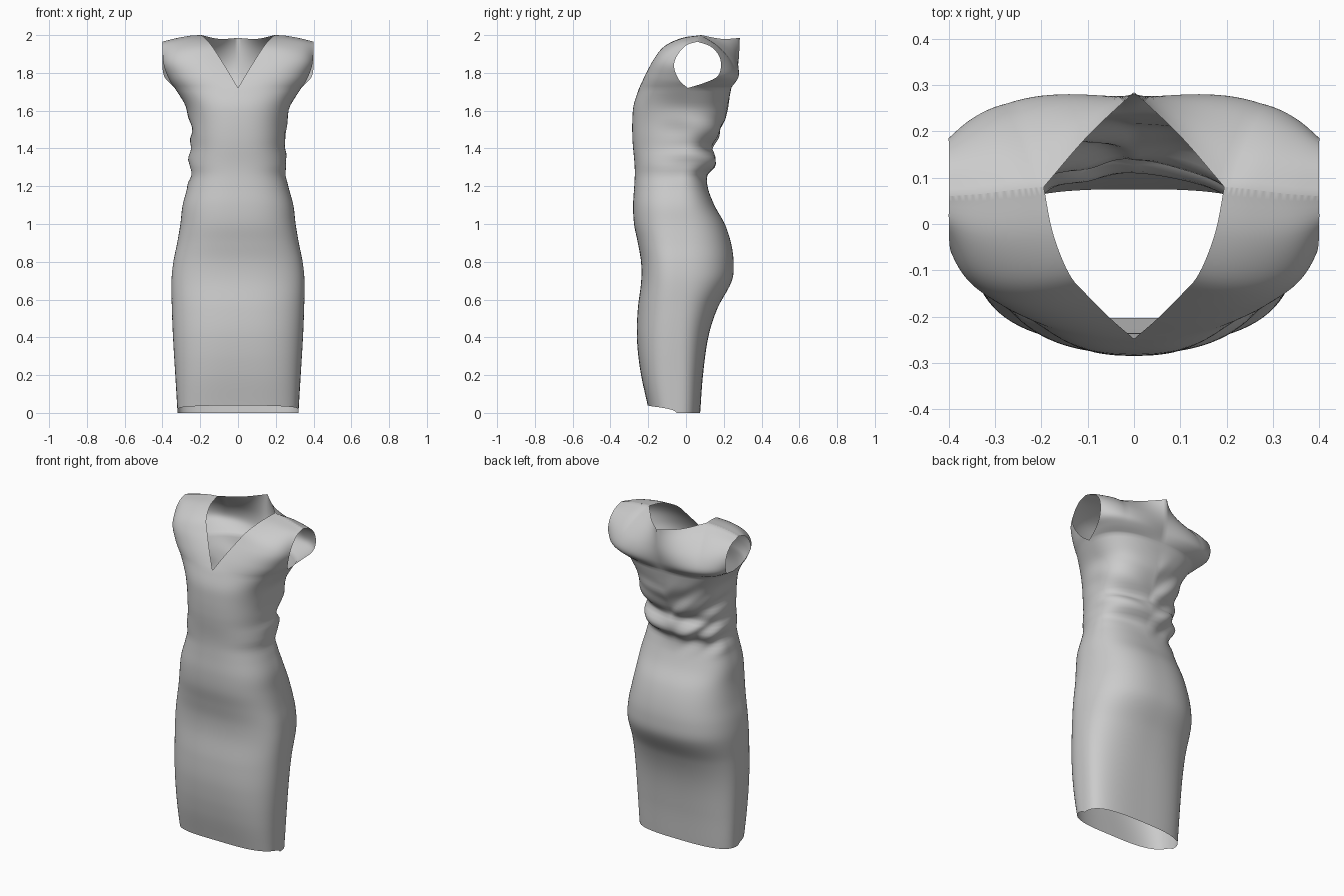
import bpy, bmesh, math
from mathutils import Vector, noise

if "Cube" in bpy.data.objects:
    bpy.data.objects.remove(bpy.data.objects["Cube"])

# half width, front y, back y by height
PROFILE = [
    (0.00, .320, -.203, .075), (0.20, .332, -.240, .090), (0.40, .344, -.260, .118),
    (0.55, .350, -.255, .165), (0.70, .352, -.237, .243), (0.80, .342, -.238, .252),
    (0.90, .322, -.255, .238), (1.00, .305, -.275, .205), (1.10, .293, -.280, .150),
    (1.20, .266, -.274, .112), (1.26, .252, -.271, .105), (1.31, .256, -.272, .148),
    (1.36, .252, -.276, .148), (1.40, .247, -.280, .130), (1.46, .250, -.284, .168),
    (1.55, .258, -.284, .195), (1.63, .280, -.277, .222), (1.72, .335, -.248, .240)]
# edges of the bodice, bottom to top
NECK_FRONT = [(0, -.248, 1.72), (.05, -.205, 1.805), (.10, -.155, 1.885),
              (.14, -.108, 1.945), (.175, -.02, 1.985), (.195, .08, 2.0)]
ARM_FRONT = [(.335, .01, 1.72), (.362, -.035, 1.76), (.39, -.063, 1.83),
             (.398, -.048, 1.89), (.40, .0, 1.945), (.40, .06, 1.965)]
CENTRE_BACK = [(0, .24, 1.72), (0, .262, 1.78), (0, .278, 1.86), (0, .285, 1.985)]
ARM_BACK = [(.335, .01, 1.72), (.362, .10, 1.748), (.39, .165, 1.78), (.40, .185, 1.83),
            (.40, .175, 1.89), (.40, .13, 1.94), (.40, .06, 1.965)]
NECK_BACK = [(0, .285, 1.985), (.10, .19, 1.98), (.195, .08, 2.0)]
SEAM = [(.195, .08, 2.0), (.25, .075, 1.997), (.33, .065, 1.983), (.40, .06, 1.965)]
COLS, LOW, UP = 28, 90, 28
TOP = 1.72


def interp(keys, vals, k):
    """Smooth curve through values at the given keys."""
    n = len(keys)
    i = 0
    while i < n - 2 and k > keys[i + 1]:
        i += 1

    def slope(j):
        a, b = max(j - 1, 0), min(j + 1, n - 1)
        return (vals[b] - vals[a]) / (keys[b] - keys[a])
    h = keys[i + 1] - keys[i]
    t = (k - keys[i]) / h
    return (vals[i] * (2*t**3 - 3*t*t + 1) + slope(i) * (h * (t**3 - 2*t*t + t))
            + vals[i + 1] * (3*t*t - 2*t**3) + slope(i + 1) * (h * (t**3 - t*t)))


def curve(pts, t):
    return interp([i / (len(pts) - 1) for i in range(len(pts))], [Vector(p) for p in pts], t)


def smooth(a, b, x):
    t = min(max((x - a) / (b - a), 0), 1)
    return t * t * (3 - 2 * t)


def side_y(z):
    return -.05 + .06 * smooth(1.0, TOP, z)


def section(z, s, back):
    """Quarter of a rounded cross-section, s=0 centre, s=1 side seam."""
    w, yf, yb = interp([p[0] for p in PROFILE], [Vector(p[1:]) for p in PROFILE], z)
    n = 2.5 + .5 * (1 - smooth(0, .6, z))
    c, sn = max(math.cos(s * math.pi / 2), 0), math.sin(s * math.pi / 2)
    r = (c**n + sn**n) ** (-1 / n)
    yc = side_y(z)
    lift = 0 if back else .04 * math.sqrt(c) * max(0, 1 - z / .3)
    return Vector((w * r * sn, yc + ((yb if back else yf) - yc) * r * c, z + lift))


def top_edge(s, back):
    if not back:
        return curve(SEAM, s)
    return curve(NECK_BACK, s * 2) if s < .5 else curve(SEAM, s * 2 - 1)


def bodice(s, t, back):
    """Patch spanned by neckline, armhole, chest line and shoulder seam."""
    inner, outer = (CENTRE_BACK, ARM_BACK) if back else (NECK_FRONT, ARM_FRONT)
    k = t**2.2 if back else t**1.3

    def rule(q):
        return curve(inner, q).lerp(curve(outer, q), s)
    return (rule(t) + (section(TOP, s, back) - rule(0)) * (1 - k)
            + (top_edge(s, back) - rule(1)) * k)


def add_grid(bm, rows, sign):
    verts = [[bm.verts.new((p.x * sign, p.y, p.z)) for p in row] for row in rows]
    for a, b in zip(verts, verts[1:]):
        for j in range(len(a) - 1):
            bm.faces.new((a[j], a[j + 1], b[j + 1], b[j]))


# skirt, waist and bodice as one continuous cloth surface
bm = bmesh.new()
for back in (False, True):
    rows = [[section(TOP * i / LOW, j / COLS, back) for j in range(COLS + 1)]
            for i in range(LOW + 1)]
    rows += [[bodice(j / COLS, i / UP, back) for j in range(COLS + 1)]
             for i in range(1, UP + 1)]
    for sign in (1, -1):
        add_grid(bm, rows, sign)
bmesh.ops.remove_doubles(bm, verts=bm.verts, dist=.0004)

# gathered folds around the back and sides of the waist
for v in bm.verts:
    x, y, z = v.co
    amount = smooth(1.15, 1.3, z) * (1 - smooth(1.5, 1.72, z)) * smooth(-.2, .08, y)
    if amount > 0:
        out = Vector((x, y - side_y(z), 0)).normalized()
        d = noise.noise(Vector((x * 3.5, y * 3, z * 13 + x * 5 - abs(x) * 7)))
        v.co += out * d * .026 * amount
bmesh.ops.recalc_face_normals(bm, faces=bm.faces)

mesh = bpy.data.meshes.new("dress")
bm.to_mesh(mesh)
bm.free()
dress = bpy.data.objects.new("dress", mesh)
bpy.context.collection.objects.link(dress)
bpy.context.view_layer.objects.active = dress
dress.select_set(True)
bpy.ops.object.shade_smooth()
